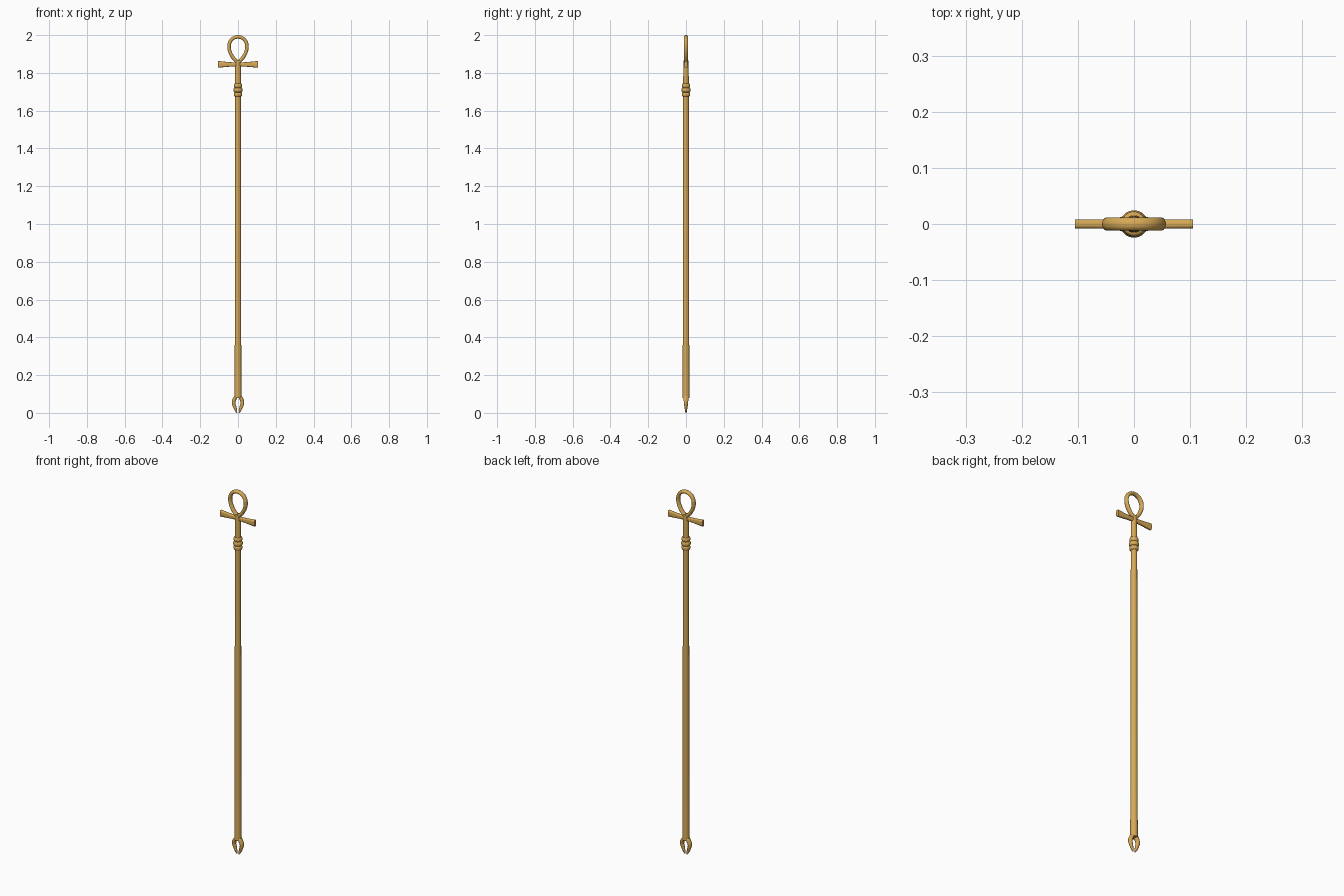
import bpy, bmesh, math
from mathutils import Vector

if "Cube" in bpy.data.objects:
    bpy.data.objects.remove(bpy.data.objects["Cube"])

gold = bpy.data.materials.new("antique gold")
gold.diffuse_color = (0.68, 0.40, 0.095, 1)
gold.use_nodes = True
gold.node_tree.nodes["Principled BSDF"].inputs["Base Color"].default_value = gold.diffuse_color


def finish(name, bm, angle=40):
    bmesh.ops.recalc_face_normals(bm, faces=bm.faces)
    me = bpy.data.meshes.new(name)
    bm.to_mesh(me)
    bm.free()
    ob = bpy.data.objects.new(name, me)
    bpy.context.collection.objects.link(ob)
    me.materials.append(gold)
    bpy.ops.object.select_all(action='DESELECT')
    bpy.context.view_layer.objects.active = ob
    ob.select_set(True)
    bpy.ops.object.shade_smooth_by_angle(angle=math.radians(angle))
    return ob


def sweep(name, pts, closed=False, sides=16, power=1.0):
    """Tube in the XZ plane; pts are (x, z, in-plane radius, y radius)."""
    bm = bmesh.new()
    n, rings = len(pts), []
    for i, (x, z, r, ry) in enumerate(pts):
        a = pts[(i - 1) % n] if closed else pts[max(i - 1, 0)]
        b = pts[(i + 1) % n] if closed else pts[min(i + 1, n - 1)]
        t = Vector((b[0] - a[0], 0, b[1] - a[1])).normalized()
        side = Vector((t.z, 0, -t.x))
        ring = []
        for k in range(sides):
            ang = math.tau * (k + 0.5) / sides
            c, s = math.cos(ang), math.sin(ang)
            c = math.copysign(abs(c) ** power, c)
            s = math.copysign(abs(s) ** power, s)
            ring.append(bm.verts.new(Vector((x, 0, z)) + side * c * r + Vector((0, s * ry, 0))))
        rings.append(ring)
    for i in range(n if closed else n - 1):
        p, q = rings[i], rings[(i + 1) % n]
        for k in range(sides):
            m = (k + 1) % sides
            bm.faces.new((p[k], p[m], q[m], q[k]))
    if not closed:
        bm.faces.new(rings[0])
        bm.faces.new(rings[-1])
    return finish(name, bm)


# Long tapering shaft with a slightly wider foot
sweep("shaft", [(0, 0.08, 0.0185, 0.0185), (0, 0.15, 0.0182, 0.0182), (0, 0.33, 0.0174, 0.0174),
                (0, 1.06, 0.0163, 0.0163), (0, 1.70, 0.0155, 0.0155)], sides=24)

# Three collar rings
for i, (z, r) in enumerate(((1.686, 0.0225), (1.709, 0.0245), (1.732, 0.0225))):
    prof = []
    for k in range(9):
        a = -math.pi / 2 + math.pi * k / 8
        rr = r - 0.006 + 0.006 * math.cos(a)
        prof.append((0, z + 0.0115 * math.sin(a), rr, rr))
    sweep(f"collar_ring_{i + 1}", prof, sides=24)

# Stem of the looped cross
sweep("cross_stem", [(0, 1.735, 0.0165, 0.0155), (0, 1.78, 0.0155, 0.0148),
                     (0, 1.83, 0.015, 0.0135), (0, 1.868, 0.014, 0.012)], sides=20)

# Flared cross arms
arm = [(-0.105, 0.018), (-0.07, 0.0145), (-0.03, 0.011), (0, 0.0105),
       (0.03, 0.011), (0.07, 0.0145), (0.105, 0.018)]
sweep("cross_arms", [(x, 1.845, h, 0.0085) for x, h in arm], sides=16, power=0.55)

# Teardrop loop
raw = []
N = 56
for i in range(N):
    t = math.tau * i / N
    raw.append((math.sin(t) * abs(math.cos(t / 2)) ** 0.6, 1.9235 + 0.067 * math.cos(t)))
w = max(p[0] for p in raw)
sweep("cross_loop", [(x / w * 0.0475, z, 0.0095, 0.012) for x, z in raw], closed=True)

# Forked foot: two bowed prongs closing towards the tips
for label, s in (("left", -1), ("right", 1)):
    sweep(f"{label}_prong", [(s * 0.007, 0.092, 0.008, 0.015), (s * 0.016, 0.078, 0.010, 0.014),
                             (s * 0.0225, 0.064, 0.0105, 0.0125), (s * 0.0235, 0.050, 0.010, 0.011),
                             (s * 0.0175, 0.033, 0.0095, 0.009), (s * 0.0115, 0.015, 0.007, 0.006),
                             (s * 0.0065, 0.001, 0.003, 0.003)], sides=12)
